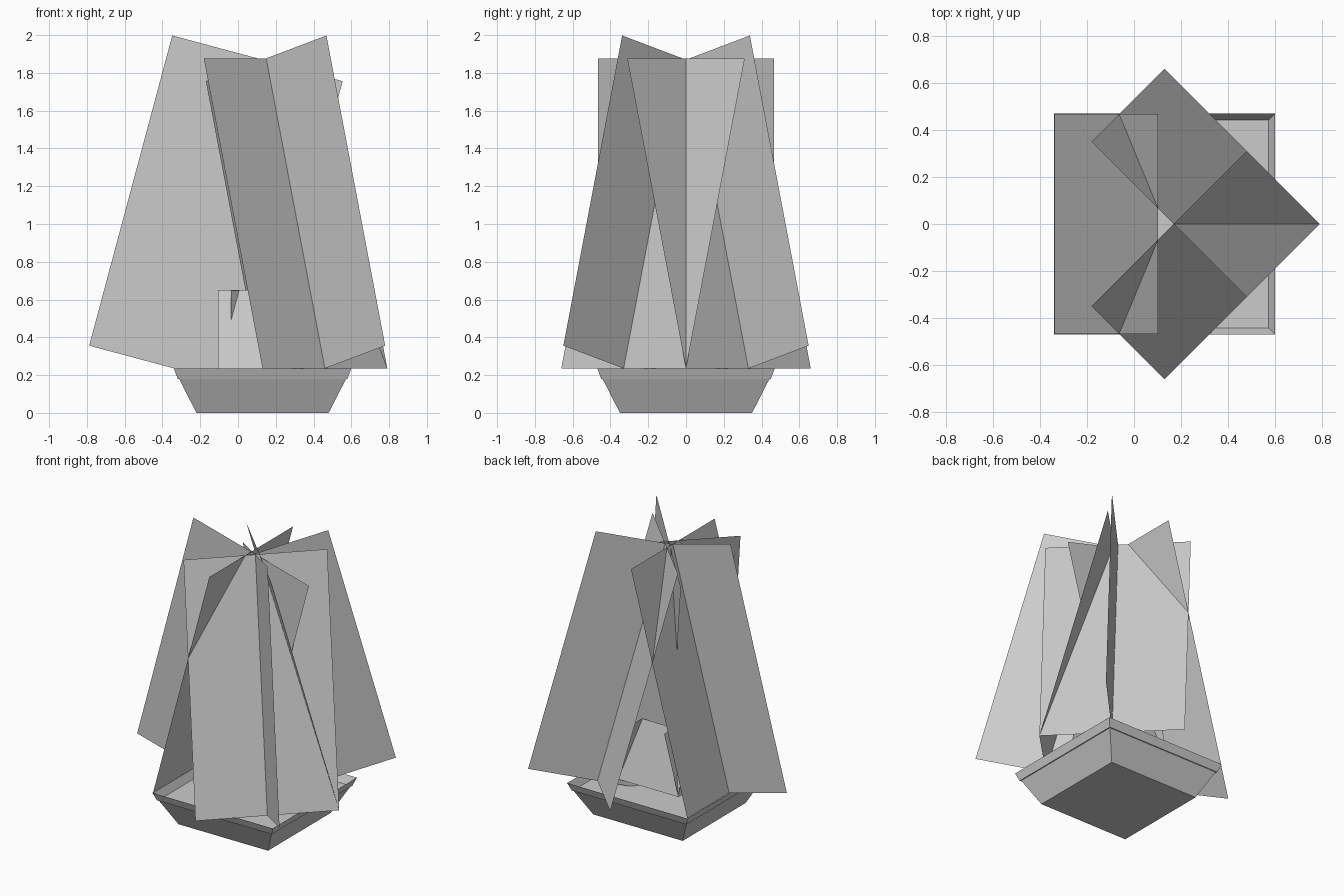
import bpy, bmesh
from math import radians, sqrt
from mathutils import Matrix

if "Cube" in bpy.data.objects:
    bpy.data.objects.remove(bpy.data.objects["Cube"])

CX = 0.13            # plant axis
RIM = 0.235          # height of the pot rim
TILT = radians(-15)  # inward lean of the leaf cards


def finish(bm, name, matrix=Matrix()):
    me = bpy.data.meshes.new(name)
    bm.to_mesh(me)
    bm.free()
    ob = bpy.data.objects.new(name, me)
    ob.matrix_world = matrix
    bpy.context.collection.objects.link(ob)
    return ob


def add_card(bm, half, length, angle):
    """Upright rectangle through the local z axis, turned by angle."""
    rot = Matrix.Rotation(angle, 3, 'Z')
    pts = [(0, -half, 0), (0, half, 0), (0, half, length), (0, -half, length)]
    verts = [bm.verts.new(p) for p in pts]
    bmesh.ops.rotate(bm, verts=verts, cent=(0, 0, 0), matrix=rot)
    bm.faces.new(verts)


def leaf_cards(name, azimuth, radius, half, length, angles, tilt=TILT):
    bm = bmesh.new()
    for a in angles:
        add_card(bm, half, length, radians(a))
    matrix = (Matrix.Translation((CX, 0, RIM))
              @ Matrix.Rotation(radians(azimuth), 4, 'Z')
              @ Matrix.Translation((radius, 0, 0))
              @ Matrix.Rotation(tilt, 4, 'Y'))
    return finish(bm, name, matrix)


# Square flared pot with a sunken soil surface
bm = bmesh.new()
bmesh.ops.create_cone(bm, cap_ends=True, segments=4,
                      radius1=0.35 * sqrt(2), radius2=0.47 * sqrt(2), depth=RIM,
                      matrix=Matrix.Translation((CX, 0, RIM / 2))
                      @ Matrix.Rotation(radians(45), 4, 'Z'))
# square the footprint up with the axes if the ring starts on a corner diagonal
if max(abs(v.co.y) for v in bm.verts) > 0.6:
    bmesh.ops.rotate(bm, verts=bm.verts, cent=(CX, 0, 0),
                     matrix=Matrix.Rotation(radians(45), 3, 'Z'))
top = max(bm.faces, key=lambda f: f.calc_center_median().z)
bmesh.ops.inset_individual(bm, faces=[top], thickness=0.03, depth=-0.055)
finish(bm, "pot")

# Tall leaves: crossed cards leaning to the middle
for i, az in enumerate((45, 180, 315)):
    leaf_cards(f"tall_leaf_{i + 1}", az, 0.467, 0.467, 1.70, (0, 90))

# Short inner leaves: single cards on four sides
for i in range(4):
    leaf_cards(f"short_leaf_{i + 1}", 90 * i, 0.235, 0.235, 0.43, (0,))

# Upright diagonal cards at the core
leaf_cards("core_leaf", 45, 0, 0.235, 0.413, (0, 90), tilt=0)
